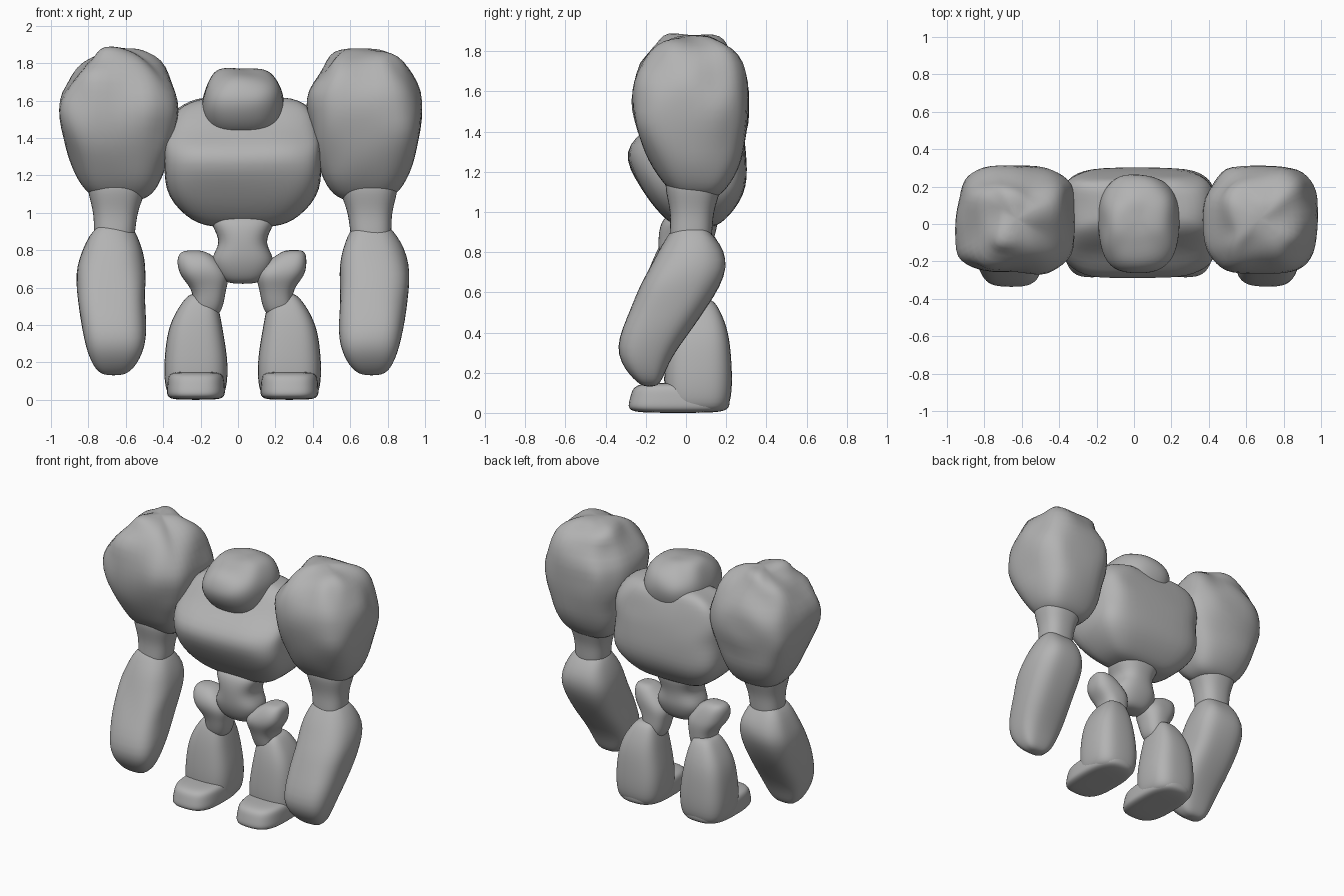
import bpy, bmesh, math
from mathutils import Vector, noise

old = bpy.data.objects.get("Cube")
if old:
    bpy.data.objects.remove(old, do_unlink=True)

stone = bpy.data.materials.new("stone_grey")
stone.use_nodes = True
grey = (0.45, 0.45, 0.45, 1)
stone.diffuse_color = grey
shader = next(n for n in stone.node_tree.nodes if n.type == "BSDF_PRINCIPLED")
shader.inputs["Base Color"].default_value = grey

SIDES = 24
RINGS = 14
AXIS = 0.025  # centre line shared by both halves


def section_at(sections, t):
    """Smooth blend through the sections, t running from bottom to top."""
    last = len(sections) - 1
    i = min(int(t * last), last - 1)
    u = t * last - i
    before, start = sections[max(i - 1, 0)], sections[i]
    end, after = sections[i + 1], sections[min(i + 2, last)]
    blended = []
    for a, b, c, d in zip(before, start, end, after):
        slope_in, slope_out = (c - a) / 2, (d - b) / 2
        ease = u * u * (3 - 2 * u)
        blended.append(b + (c - b) * ease
                       + slope_in * u * (1 - u) ** 2
                       - slope_out * u * u * (1 - u))
    return blended


def rounded(value, power):
    return math.copysign(abs(value) ** (2 / power), value)


def boulder(name, sections, side=1, squareness=2.5, end_power=3, chips=0.0):
    """Worn block through (x, y, z, half width, half depth) sections, with rounded ends."""
    bm = bmesh.new()
    loops = []
    for k in range(1, RINGS):
        t = (1 - math.cos(math.pi * k / RINGS)) / 2
        x, y, z, wide, deep = section_at(sections, t)
        swell = (1 - abs(2 * t - 1) ** end_power) ** (1 / end_power)
        loop = []
        for i in range(SIDES):
            angle = math.tau * i / SIDES
            across = rounded(math.cos(angle), squareness)
            along = rounded(math.sin(angle), squareness)
            p = Vector((AXIS + side * (x + across * wide * swell),
                        y + along * deep * swell, z))
            # Chipped stone, strongest toward the top
            outward = Vector((side * across, along, t / 2))
            p += outward * chips * t * noise.noise(p * 7)
            loop.append(bm.verts.new(p))
        loops.append(loop)
    for low, high in zip(loops, loops[1:]):
        for i in range(SIDES):
            j = (i + 1) % SIDES
            bm.faces.new((low[i], low[j], high[j], high[i]))
    # Close both ends with fans
    for loop, end in ((loops[0], sections[0]), (loops[-1], sections[-1])):
        tip = bm.verts.new((AXIS + side * end[0], end[1], end[2]))
        for i in range(SIDES):
            bm.faces.new((loop[i], loop[(i + 1) % SIDES], tip))
    bmesh.ops.recalc_face_normals(bm, faces=bm.faces)
    for face in bm.faces:
        face.smooth = True
    mesh = bpy.data.meshes.new(name)
    bm.to_mesh(mesh)
    bm.free()
    mesh.materials.append(stone)
    part = bpy.data.objects.new(name, mesh)
    bpy.context.collection.objects.link(part)
    soften = part.modifiers.new("soften", "SUBSURF")
    soften.levels = soften.render_levels = 1


# Torso: wide chest overhanging the waist, its top set back behind the head
boulder("torso", [
    (0, .05, .92, .3, .15),
    (0, .04, 1.1, .41, .26),
    (0, 0, 1.3, .42, .3),
    (0, .06, 1.45, .42, .22),
    (0, .1, 1.62, .38, .17),
], squareness=4, end_power=4, chips=.03)

# Head: low dome jutting forward over the chest
boulder("head", [
    (0, .02, 1.4, .2, .2),
    (0, 0, 1.6, .22, .27),
    (0, .02, 1.77, .17, .2),
], chips=.03)

# Pelvis: narrow waist spreading to the hips
boulder("pelvis", [
    (0, 0, .62, .14, .1),
    (0, 0, .74, .17, .13),
    (0, 0, .86, .13, .14),
    (0, .03, 1, .25, .18),
])

for label, side in (("left", 1), ("right", -1)):
    # Shoulder: heavy block, a little broader on the right
    extra = 0 if side > 0 else .02
    boulder(label + "_shoulder", [
        (.65, .06, 1.06, .22, .16),
        (.66, .04, 1.3, .27, .25),
        (.66, .02, 1.6, .31 + extra, .3),
        (.65, .03, 1.88, .22, .22),
    ], side, squareness=3, chips=.07)

    boulder(label + "_upper_arm", [
        (.69, .02, .8, .12, .12),
        (.68, .03, 1, .12, .11),
        (.67, .04, 1.2, .2, .18),
    ], side)

    # Forearm: long slab swinging forward to a blunt fist
    boulder(label + "_forearm", [
        (.69, -.18, .13, .13, .08),
        (.68, -.2, .3, .17, .15),
        (.7, -.08, .53, .18, .19),
        (.7, .02, .75, .19, .19),
        (.69, .02, .95, .14, .13),
    ], side, squareness=3, chips=.02)

    # Hip: knuckle angled outward above a thin knee
    boulder(label + "_hip", [
        (.2, .03, .44, .1, .1),
        (.18, .02, .57, .09, .1),
        (.21, 0, .68, .13, .12),
        (.27, 0, .8, .1, .1),
    ], side, chips=.02)

    # Lower leg flares down onto a flat toe
    boulder(label + "_shin", [
        (.25, .06, 0, .17, .17),
        (.25, .06, .2, .17, .17),
        (.25, .06, .4, .14, .15),
        (.22, .05, .57, .08, .1),
    ], side, squareness=3, end_power=5)
    boulder(label + "_toe", [
        (.25, -.04, 0, .16, .26),
        (.25, -.02, .15, .15, .24),
    ], side, squareness=3, end_power=4)
